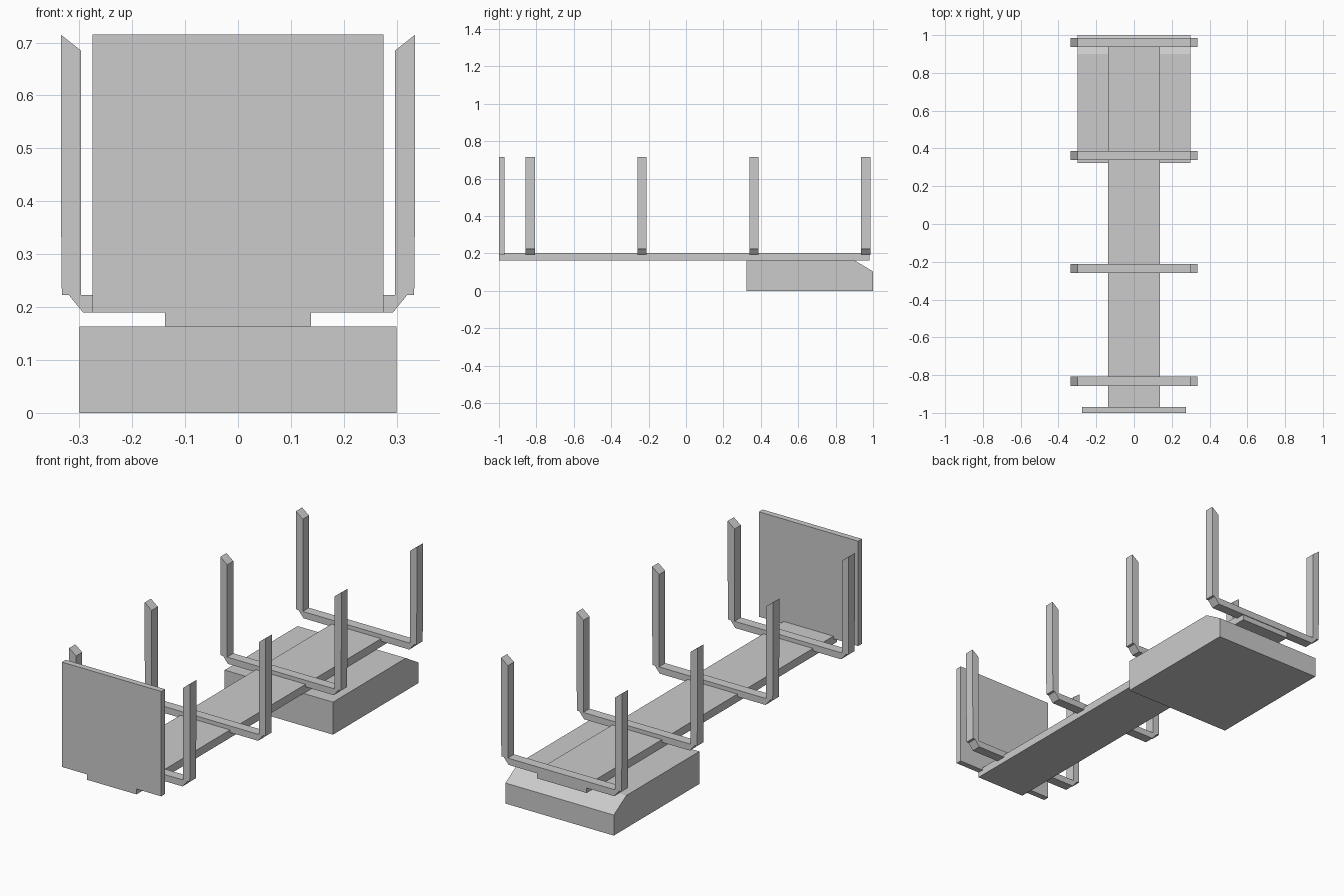
import bpy

if "Cube" in bpy.data.objects:
    bpy.data.objects.remove(bpy.data.objects["Cube"])


def extrude(name, profile, axis, lo, hi):
    """Closed prism: 2D profile (u, z) extruded along 'x' or 'y'."""
    n = len(profile)
    if axis == 'y':
        verts = [(u, d, z) for d in (lo, hi) for u, z in profile]
    else:
        verts = [(d, u, z) for d in (lo, hi) for u, z in profile]
    faces = [list(range(n)), list(range(n, 2 * n))[::-1]]
    faces += [[(i + 1) % n, i, n + i, n + (i + 1) % n] for i in range(n)]
    if axis == 'x':
        faces = [f[::-1] for f in faces]
    mesh = bpy.data.meshes.new(name)
    mesh.from_pydata(verts, [], faces)
    ob = bpy.data.objects.new(name, mesh)
    bpy.context.collection.objects.link(ob)
    return ob


def box(name, hx, y0, y1, z0, z1):
    return extrude(name, [(-hx, z0), (hx, z0), (hx, z1), (-hx, z1)], 'y', y0, y1)


# Rear base block with sloped back edge
extrude("base_block",
        [(0.323, 0), (1.0, 0), (1.0, 0.103), (0.9, 0.163), (0.323, 0.163)],
        'x', -0.3, 0.3)

# Long centre beam and front panel
box("centre_beam", 0.1375, -1.0, 0.982, 0.163, 0.203)
box("front_panel", 0.275, -1.0, -0.97, 0.19, 0.715)

# U-shaped stakes: right half outline (bottom to top, back down), mirrored
half = [(0.293, 0.19), (0.32, 0.223), (0.333, 0.223), (0.335, 0.43),
        (0.335, 0.715), (0.297, 0.685), (0.297, 0.223)]
stake = half + [(-x, z) for x, z in reversed(half)]
for i in range(4):
    y = -0.833 + i * 0.598
    extrude(f"stake_frame_{i + 1}", stake, 'y', y - 0.0245, y + 0.0245)
